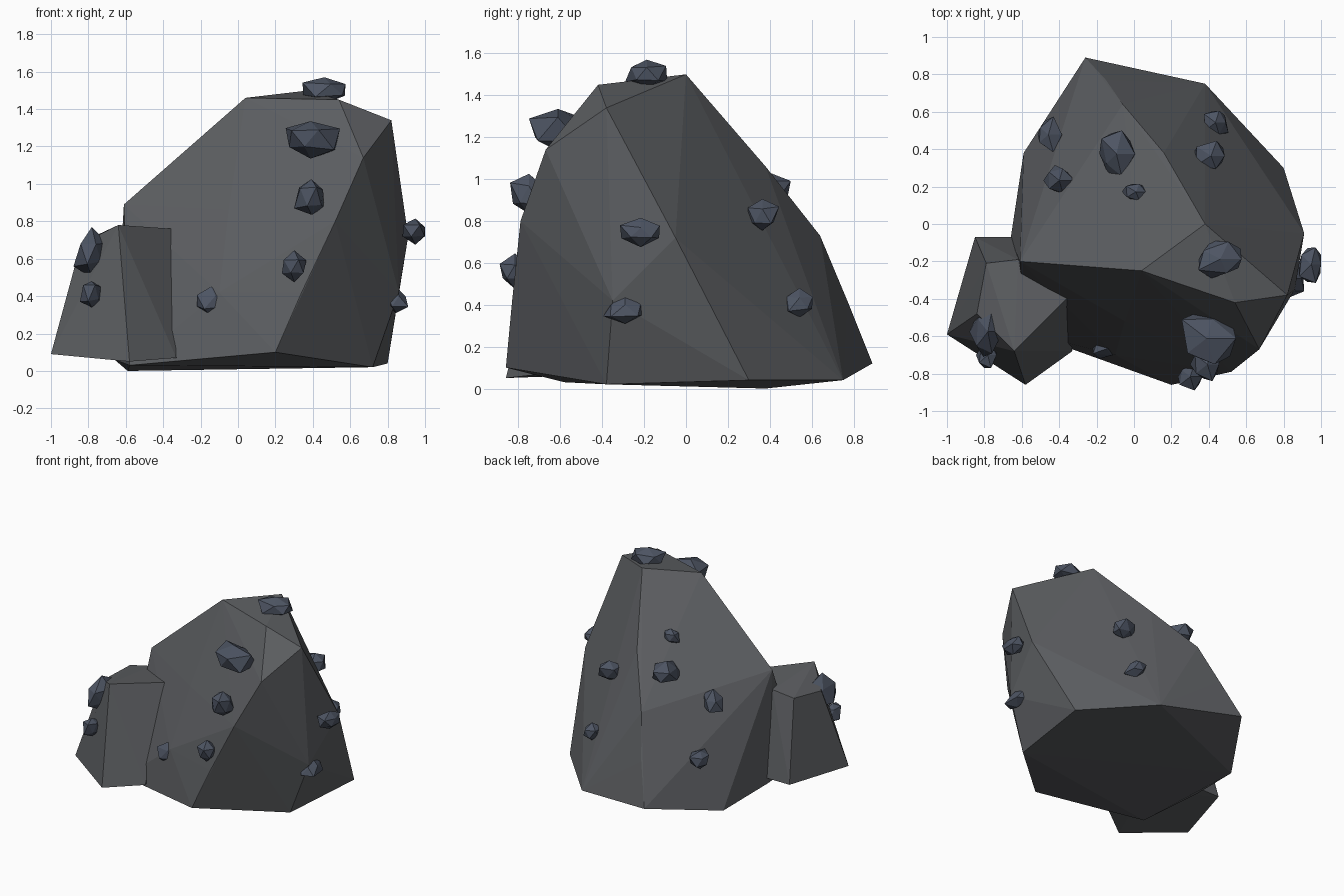
import bpy, bmesh, random
from mathutils import Vector

if "Cube" in bpy.data.objects:
    bpy.data.objects.remove(bpy.data.objects["Cube"])

random.seed(7)

def material(name, rgb):
    m = bpy.data.materials.new(name)
    m.diffuse_color = (*rgb, 1)
    m.use_nodes = True
    m.node_tree.nodes["Principled BSDF"].inputs["Base Color"].default_value = m.diffuse_color
    return m

stone = material("dark_stone", (0.105, 0.11, 0.118))
ore = material("blue_grey_ore", (0.075, 0.09, 0.125))

def hull(name, points, mat):
    """Flat-shaded convex block through the given corner points."""
    bm = bmesh.new()
    for p in points:
        bm.verts.new(p)
    res = bmesh.ops.convex_hull(bm, input=bm.verts[:])
    loose = [v for v in bm.verts if not v.link_faces]
    bmesh.ops.delete(bm, geom=loose, context='VERTS')
    bmesh.ops.recalc_face_normals(bm, faces=bm.faces[:])
    me = bpy.data.meshes.new(name)
    bm.to_mesh(me)
    bm.free()
    me.materials.append(mat)
    ob = bpy.data.objects.new(name, me)
    bpy.context.collection.objects.link(ob)
    return ob

# Main boulder: base ring, bulging sides, sloping crown
hull("boulder", [
    (-.26, .89, .12), (.38, .75, .04), (.80, .30, .04), (.72, -.38, .02),
    (.20, -.86, .10), (-.58, -.58, .03), (-.66, -.08, .06), (-.59, .38, 0),
    (-.15, .77, .42), (-.06, .64, .73), (.16, .38, 1.06),
    (.91, -.05, .72), (.86, -.35, .42), (.34, -.83, .42), (.52, -.79, .80),
    (-.05, -.52, .86), (-.10, -.70, .42),
    (-.61, -.20, .89), (-.28, -.23, 1.17), (.67, -.67, 1.14),
    (.04, -.25, 1.46), (.54, -.42, 1.45), (.82, -.38, 1.34), (.38, 0, 1.5),
], stone)

# Smaller block leaning on the front left
hull("side_block", [
    (-1, -.59, .09), (-.58, -.86, .05), (-.33, -.68, .07), (-.85, -.07, .10),
    (-.58, -.07, .10), (-.35, -.30, .07),
    (-.64, -.68, .78), (-.35, -.39, .76), (-.79, -.21, .71),
    (-.62, -.19, .74), (-.84, -.48, .68),
], stone)

def chunk(name, centre, size):
    """Jagged ore lump scaled to fill a box of the given size."""
    bm = bmesh.new()
    bmesh.ops.create_icosphere(bm, subdivisions=1, radius=1)
    pts = [v.co * random.uniform(.75, 1.25) for v in bm.verts]
    bm.free()
    lo = [min(p[i] for p in pts) for i in range(3)]
    hi = [max(p[i] for p in pts) for i in range(3)]
    hull(name, [Vector([centre[i] + size[i] * ((p[i] - lo[i]) / (hi[i] - lo[i]) - .5)
                        for i in range(3)]) for p in pts], ore)

# Ore lumps stuck in the surface: centre, size
lumps = [
    ((.46, -.19, 1.50), (.23, .20, .14)),
    ((.40, -.61, 1.235), (.29, .28, .20)),
    ((.38, -.76, .93), (.16, .16, .19)),
    ((.30, -.82, .56), (.13, .14, .17)),
    ((-.13, -.67, .37), (.18, .10, .16)),
    ((.94, -.22, .745), (.12, .19, .14)),
    ((.85, -.30, .38), (.12, .19, .14)),
    ((.40, .37, .83), (.17, .15, .15)),
    ((.44, .53, .41), (.13, .15, .14)),
    ((-.09, .37, .96), (.19, .26, .16)),
    ((0, .17, 1.13), (.13, .09, .12)),
    ((-.40, .24, .76), (.17, .15, .18)),
    ((-.45, .48, .40), (.13, .19, .14)),
    ((-.79, -.565, .635), (.18, .29, .27)),
    ((-.79, -.70, .41), (.11, .14, .14)),
]
for i, (c, s) in enumerate(lumps):
    chunk(f"ore_lump_{i + 1}", c, s)
